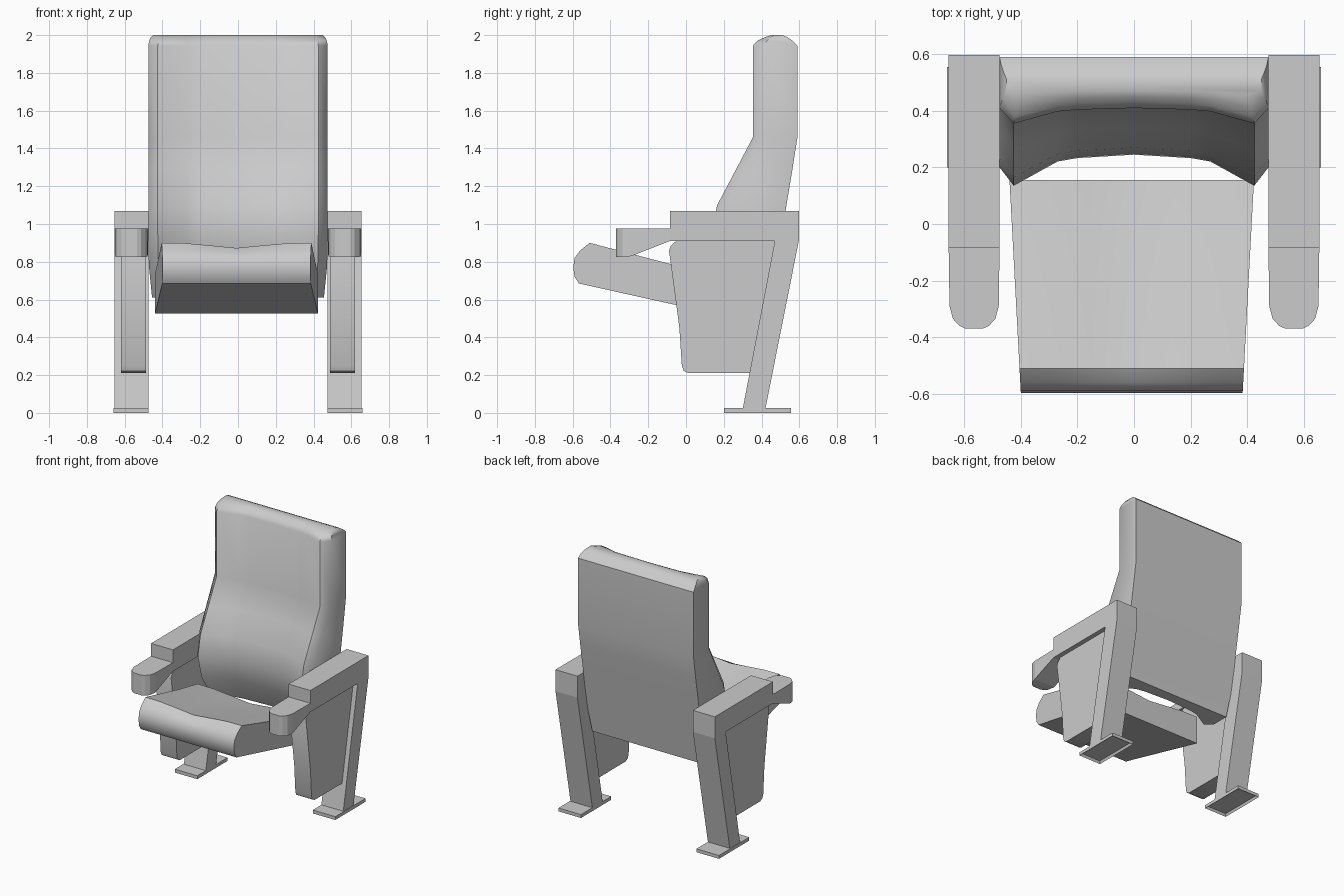
import bpy, bmesh

if "Cube" in bpy.data.objects:
    bpy.data.objects.remove(bpy.data.objects["Cube"])


def loft(name, rings, smooth=None, mirror=False):
    """Skin a stack of equal-length closed rings and cap both ends."""
    bm = bmesh.new()
    vr = [[bm.verts.new(p) for p in r] for r in rings]
    n = len(vr[0])
    for a, b in zip(vr, vr[1:]):
        for i in range(n):
            bm.faces.new((a[i], a[(i + 1) % n], b[(i + 1) % n], b[i]))
    bm.faces.new(vr[0])
    bm.faces.new(vr[-1])
    bmesh.ops.recalc_face_normals(bm, faces=bm.faces)
    me = bpy.data.meshes.new(name)
    bm.to_mesh(me)
    bm.free()
    ob = bpy.data.objects.new(name, me)
    bpy.context.collection.objects.link(ob)
    if mirror:
        ob.modifiers.new("mirror", 'MIRROR').use_mirror_merge = False
    if smooth:
        bpy.ops.object.select_all(action='DESELECT')
        ob.select_set(True)
        bpy.context.view_layer.objects.active = ob
        bpy.ops.object.shade_smooth_by_angle(angle=smooth)
    return ob


def side_plate(name, profile, x0, x1, smooth=None):
    """Extrude a (y, z) profile across x and mirror it to the other side."""
    return loft(name, [[(x, y, z) for y, z in profile] for x in (x0, x1)],
                smooth, mirror=True)


# Backrest: z, front corner y, back y, half width, hollow depth, corner rounding
levels = [
    (0.61, 0.27, 0.45, 0.455, 0.10, 0.05),
    (0.78, 0.175, 0.478, 0.472, 0.11, 0.065),
    (0.95, 0.135, 0.507, 0.475, 0.11, 0.065),
    (1.10, 0.165, 0.532, 0.475, 0.105, 0.065),
    (1.28, 0.26, 0.562, 0.475, 0.08, 0.06),
    (1.46, 0.355, 0.59, 0.475, 0.06, 0.055),
    (1.945, 0.355, 0.59, 0.475, 0.055, 0.055),
    (1.97, 0.378, 0.565, 0.47, 0.05, 0.05),
    (1.99, 0.42, 0.535, 0.46, 0.03, 0.03),
    (2.00, 0.455, 0.51, 0.45, 0.015, 0.015),
]
rings = []
for z, yf, yb, w, d, r in levels:
    half = [(w, yb), (w, yf + r), (w - 0.05, yf), (0.27, yf + d * 0.78),
            (0.2, yf + d * 0.89)]
    rings.append([(x, y, z) for x, y in half] + [(0, yf + d, z)]
                 + [(-x, y, z) for x, y in reversed(half)])
loft("backrest", rings, smooth=0.75)

# Seat cushion: (y, z, centre dip), lofted across x
seat = [(0.155, 0.525, 0), (0.155, 0.735, 0.03), (-0.09, 0.79, 0.03),
        (-0.51, 0.90, 0.027), (-0.56, 0.86, 0.01), (-0.59, 0.82, 0),
        (-0.597, 0.77, 0), (-0.59, 0.72, 0), (-0.567, 0.685, 0)]
rings = []
for f, k in ((-1, 0), (-0.7, 0.05), (-0.35, 0.5), (0, 1),
             (0.35, 0.5), (0.7, 0.05), (1, 0)):
    rings.append([(-0.008 + f * (0.392 + 0.04 * (y + 0.597) / 0.752), y, z - d * k)
                  for y, z, d in seat])
loft("seat", rings, smooth=0.7)

# Arm and slanted leg in one frame
side_plate("arm_frame", [(-0.085, 1.07), (0.597, 1.07), (0.597, 0.91), (0.42, 0.02),
                         (0.30, 0.02), (0.47, 0.91), (-0.085, 0.91)], 0.475, 0.655)

# Panel hanging under the arm
side_plate("side_panel", [(-0.05, 0.912), (-0.08, 0.885), (-0.09, 0.86), (-0.035, 0.45),
                          (-0.022, 0.25), (-0.012, 0.223), (0.012, 0.21),
                          (0.345, 0.21), (0.48, 0.912)], 0.487, 0.62, smooth=0.6)

# Rounded arm tip, stepped down from the arm: y, half width, underside z
tip = [(-0.37, 0.03, 0.825), (-0.36, 0.052, 0.825), (-0.335, 0.075, 0.825),
       (-0.29, 0.087, 0.83), (-0.08, 0.09, 0.912)]
loft("arm_tip", [[(0.565 - w, y, zb), (0.565 + w, y, zb), (0.565 + w, y, 0.975),
                  (0.565 - w, y, 0.975)] for y, w, zb in tip], mirror=True)

# Foot plates, hollow underneath
foot = side_plate("foot_plate", [(0.20, 0), (0.555, 0), (0.555, 0.025), (0.20, 0.025)],
                  0.475, 0.66)
bm = bmesh.new()
bm.from_mesh(foot.data)
under = [f for f in bm.faces if f.normal.z < -0.9]
bmesh.ops.inset_region(bm, faces=under, thickness=0.012)
bmesh.ops.translate(bm, verts=under[0].verts, vec=(0, 0, 0.018))
bm.to_mesh(foot.data)
bm.free()
